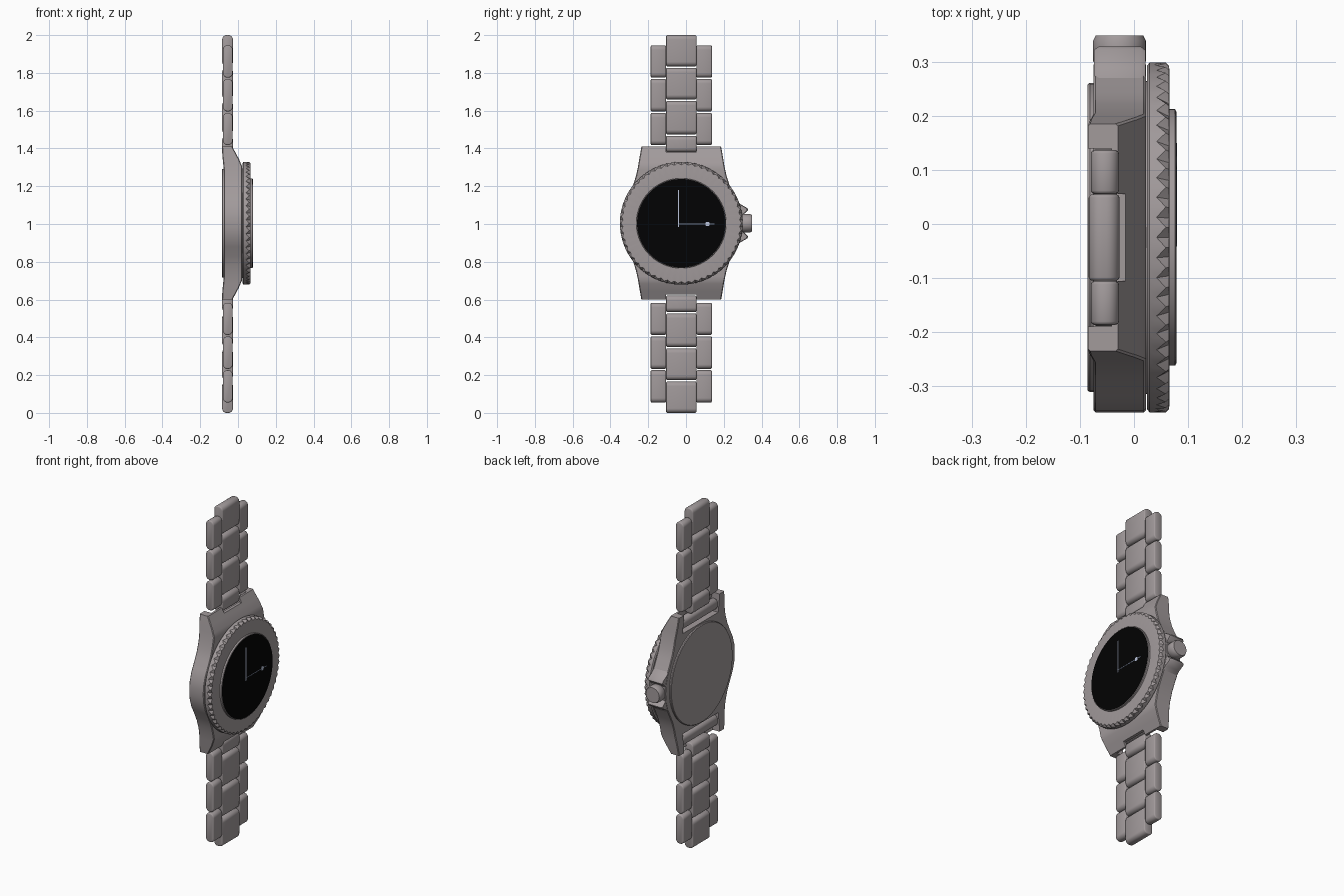
import bpy, bmesh, math
from mathutils import Vector

if "Cube" in bpy.data.objects:
    bpy.data.objects.remove(bpy.data.objects["Cube"])

CY, CZ = -0.025, 1.004      # watch axis (runs along x)
STEEL = (.36, .325, .33, 1)
mats = {}


def material(color):
    if color not in mats:
        mats[color] = bpy.data.materials.new("finish_%d" % len(mats))
        mats[color].diffuse_color = color
    return mats[color]


def shade(ob, angle=35):
    bpy.ops.object.select_all(action='DESELECT')
    ob.select_set(True)
    bpy.context.view_layer.objects.active = ob
    bpy.ops.object.shade_smooth_by_angle(angle=math.radians(angle))


def finish(bm, name, color=STEEL, angle=35, smooth=True):
    bmesh.ops.recalc_face_normals(bm, faces=bm.faces)
    me = bpy.data.meshes.new(name)
    bm.to_mesh(me)
    bm.free()
    ob = bpy.data.objects.new(name, me)
    bpy.context.collection.objects.link(ob)
    me.materials.append(material(color))
    if smooth:
        shade(ob, angle)
    return ob


def rings(bm, loops, closed=False):
    # skin successive closed loops of points; cap or join the ends
    vs = [[bm.verts.new(p) for p in lp] for lp in loops]
    n = len(vs[0])
    pairs = list(zip(vs, vs[1:])) + ([(vs[-1], vs[0])] if closed else [])
    for a, b in pairs:
        for i in range(n):
            bm.faces.new((a[i], a[(i + 1) % n], b[(i + 1) % n], b[i]))
    if not closed:
        bm.faces.new(vs[0])
        bm.faces.new(vs[-1])


def circle_x(x, r, n=96):
    return [(x, CY + r * math.cos(2 * math.pi * i / n), CZ + r * math.sin(2 * math.pi * i / n)) for i in range(n)]


def lathe_x(name, profile, color=STEEL, n=96):
    bm = bmesh.new()
    rings(bm, [circle_x(x, r, n) for x, r in profile])
    return finish(bm, name, color)


def block(lo, hi):
    bm = bmesh.new()
    bmesh.ops.create_cube(bm, size=1)
    for v in bm.verts:
        v.co = Vector([lo[k] if v.co[k] < 0 else hi[k] for k in range(3)])
    return bm


def box(name, lo, hi, color=STEEL):
    return finish(block(lo, hi), name, color, smooth=False)


def cut(ob, cutter):
    m = ob.modifiers.new("cut", 'BOOLEAN')
    m.operation, m.object, m.solver = 'DIFFERENCE', cutter, 'EXACT'
    bpy.context.view_layer.objects.active = ob
    bpy.ops.object.modifier_apply(modifier=m.name)
    bpy.data.objects.remove(cutter, do_unlink=True)


def lerp(table, t):
    for (a, va), (b, vb) in zip(table, table[1:]):
        if t <= b:
            return va + (vb - va) * (t - a) / (b - a)
    return table[-1][1]


# Case: barrel body tapering to four lugs, sloped front at both ends
width = [(0, .325), (.05, .321), (.1, .306), (.15, .28), (.2, .256), (.25, .24),
         (.3, .229), (.36, .219), (.405, .211)]
front = [(0, .022), (.3, .022), (.34, .005), (.405, -.03)]
back = [(0, -.075), (.28, -.075), (.36, -.083), (.405, -.085)]
stations = [0, .025, .05, .075, .1, .125, .15, .175, .2, .225, .25, .28, .3, .32, .34, .36, .385, .405]
bm = bmesh.new()
loops = []
for d in [-s for s in stations[:0:-1]] + stations:
    w, f, b = (lerp(t, abs(d)) for t in (width, front, back))
    c = .004
    half = [(b, w - c), (b + c, w), (f - c, w), (f, w - c)]
    pts = half + [(x, -y) for x, y in reversed(half)]
    loops.append([(x, CY + y, CZ + d) for x, y in pts])
rings(bm, loops)
case = finish(bm, "case")

# Hollows behind the lugs and notches for the centre links
for s in (1, -1):
    bm = bmesh.new()
    prof = [(-.15, .295), (-.02, .295), (-.02, .34), (-.05, .43), (-.15, .43)]
    rings(bm, [[(x, CY + y, CZ + s * z) for x, z in prof] for y in (-.165, .165)])
    cut(case, finish(bm, "lug_cutter", smooth=False))
    z0, z1 = sorted((CZ + s * .378, CZ + s * .45))
    cut(case, box("notch_cutter", (-.15, CY - .081, z0), (.1, CY + .081, z1)))
shade(case, 40)

# Case back and the neck below the bezel
lathe_x("case_back", [(-.06, .287), (-.082, .287), (-.086, .284)])
lathe_x("bezel_neck", [(0, .29), (.03, .29)])

# Bezel with a notched front edge
N = 54 * 4


def toothed(x, r, dx, dr):
    out = []
    for i in range(N):
        a = 2 * math.pi * i / N
        k = (0, .5, 1, .5)[i % 4]
        out.append((x - dx * k, CY + (r - dr * k) * math.cos(a), CZ + (r - dr * k) * math.sin(a)))
    return out


bm = bmesh.new()
rings(bm, [circle_x(.024, .23, N), circle_x(.024, .318, N), circle_x(.029, .325, N),
           circle_x(.038, .325, N), toothed(.059, .325, .017, .001),
           toothed(.065, .319, 0, .010), circle_x(.066, .305, N), circle_x(.066, .23, N)], closed=True)
finish(bm, "bezel", angle=25)

# Crystal rim, black dial and hands
lathe_x("crystal_rim", [(.05, .238), (.076, .238), (.0775, .236)])
lathe_x("dial", [(.07, .234), (.0785, .234)], (.0008, .0008, .0009, 1))
HAND = (.5, .56, .72, 1)
box("minute_hand", (.0783, -.042, .985), (.0795, -.036, 1.18), HAND)
box("hour_hand", (.0783, -.042, .998), (.0795, .15, 1.002), (.2, .24, .34, 1))
bm = bmesh.new()
rings(bm, [[(x, .114 + .012 * math.cos(i * math.pi / 12), 1 + .012 * math.sin(i * math.pi / 12))
            for i in range(24)] for x in (.0783, .0798)])
finish(bm, "hour_hand_dot", HAND)

# Crown on the +y side, with a conical root
bm = bmesh.new()
rings(bm, [[(-.027 + r * math.cos(i * math.pi / 20), y, CZ + r * math.sin(i * math.pi / 20))
            for i in range(40)] for y, r in ((.27, .044), (.296, .044), (.302, .049), (.34, .049), (.35, .044))])
finish(bm, "crown", angle=50)

# Crown guards above and below the crown
for s, nm in ((1, "upper"), (-1, "lower")):
    bm = bmesh.new()
    prof = [(.22, .18), (.262, .128), (.29, .1), (.325, .08), (.329, .07), (.314, .055), (.29, .035), (.22, .03)]
    rings(bm, [[(x, y - dy if 0 < i < 6 else y, CZ + s * z) for i, (y, z) in enumerate(prof)]
               for x, dy in ((-.074, .006), (-.066, 0), (.013, 0), (.021, .006))])
    finish(bm, nm + "_crown_guard", angle=50)


# Bracelet links: softly rounded bars, mirrored above and below the case
def link(name, y0, y1, z0, z1, x0=-.082, x1=-.028):
    bm = block((x0, y0, z0), (x1, y1, z1))
    edges = [e for e in bm.edges if abs(e.verts[0].co.y - e.verts[1].co.y) > .01]
    bmesh.ops.bevel(bm, geom=edges, offset=.024, segments=6, profile=.5, affect='EDGES')
    rim = [e for e in bm.edges if len(e.link_faces) == 2 and e.calc_face_angle() > 1.2]
    bmesh.ops.bevel(bm, geom=rim, offset=.006, segments=2, profile=.5, affect='EDGES')
    finish(bm, name, angle=80)


centre = [(.376, .463), (.471, .648), (.656, .823), (.831, .997)]
side = [(.414, .584), (.592, .764), (.771, .942)]
for s, nm in ((1, "upper"), (-1, "lower")):
    zc = CZ if s > 0 else .997
    for i, (a, b) in enumerate(centre):
        z0, z1 = sorted((zc + s * a, zc + s * b))
        link(f"{nm}_centre_link_{i}", CY - .08, CY + .08, z0, min(z1, 2), -.084, -.027)
    for i, (a, b) in enumerate(side):
        z0, z1 = sorted((zc + s * a, zc + s * b))
        link(f"{nm}_left_link_{i}", CY - .162, CY - .081, z0, z1, -.08)
        link(f"{nm}_right_link_{i}", CY + .081, CY + .162, z0, z1, -.08)
    # End link between the lugs
    z0, z1 = sorted((CZ + s * .31, CZ + s * .374))
    link(nm + "_end_link", CY - .164, CY + .164, z0, z1, -.076, -.026)

for m in bpy.data.materials:
    if m.users and not m.is_grease_pencil:
        m.use_nodes = True
        m.node_tree.nodes["Principled BSDF"].inputs["Base Color"].default_value = m.diffuse_color
